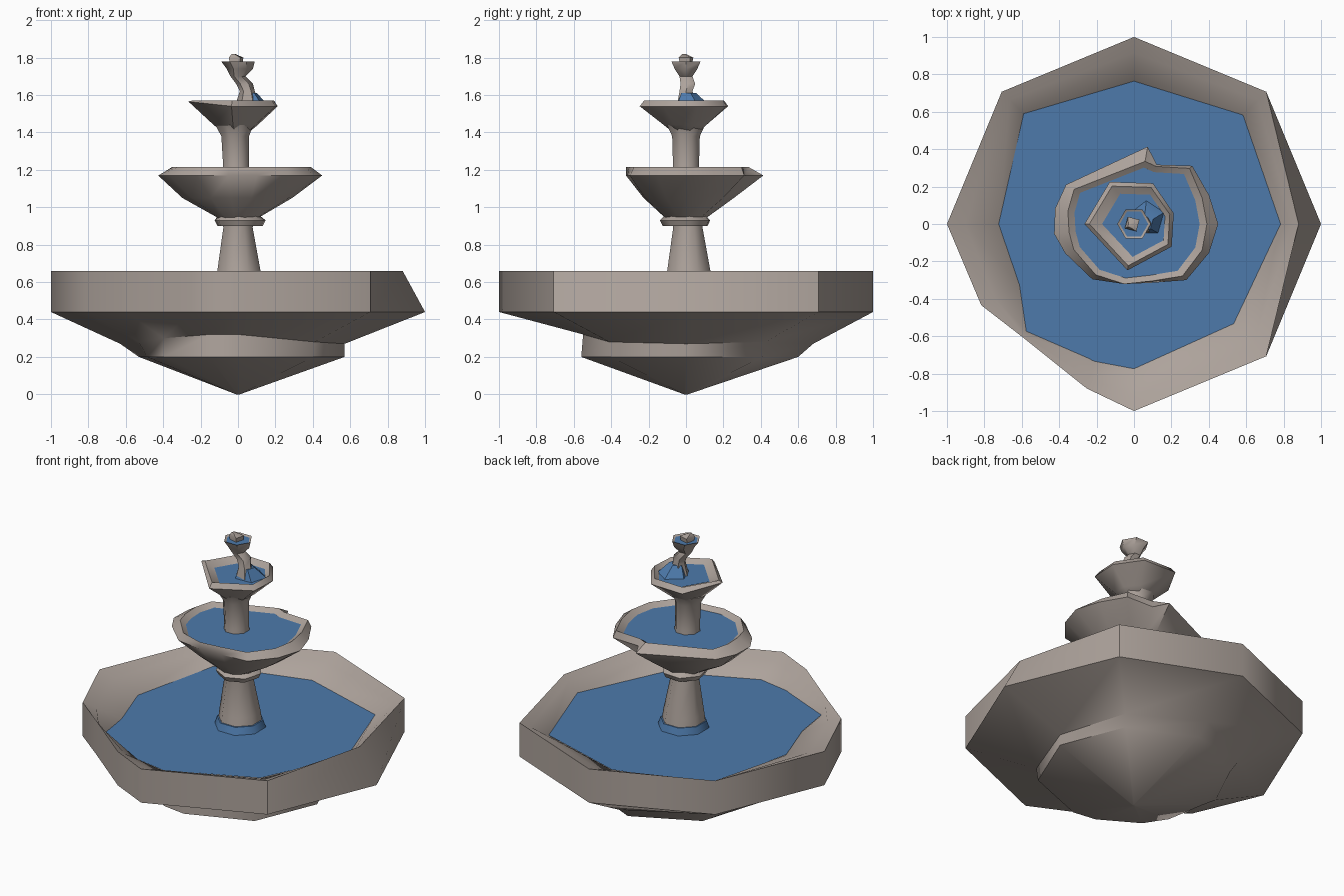
import bpy, bmesh, math

if "Cube" in bpy.data.objects:
    bpy.data.objects.remove(bpy.data.objects["Cube"])


def material(name, rgb):
    m = bpy.data.materials.new(name)
    m.diffuse_color = (*rgb, 1)
    m.use_nodes = True
    m.node_tree.nodes["Principled BSDF"].inputs["Base Color"].default_value = m.diffuse_color
    return m


STONE = material("warm_stone", (0.42, 0.365, 0.33))
WATER = material("blue_water", (0.075, 0.195, 0.41))


def loft(name, mat, angles, rings, smooth=50):
    """Join rings of points; each ring is (z, radius, [centre x, centre y]).
    z and radius may be one number or one value per angle."""
    bm = bmesh.new()
    n = len(angles)
    loops = []
    for ring in rings:
        z, r = ring[0], ring[1]
        cx, cy = ring[2:4] if len(ring) > 2 else (0, 0)
        zs = z if isinstance(z, list) else [z] * n
        rs = r if isinstance(r, list) else [r] * n
        loops.append([bm.verts.new((cx + rs[i] * math.cos(math.radians(a)),
                                    cy + rs[i] * math.sin(math.radians(a)), zs[i]))
                      for i, a in enumerate(angles)])
    for low, high in zip(loops, loops[1:]):
        for i in range(n):
            j = (i + 1) % n
            bm.faces.new((low[i], low[j], high[j], high[i]))
    bm.faces.new(loops[-1])
    if len(loops) > 1:
        bm.faces.new(loops[0][::-1])
        bmesh.ops.recalc_face_normals(bm, faces=bm.faces)
    me = bpy.data.meshes.new(name)
    bm.to_mesh(me)
    bm.free()
    me.materials.append(mat)
    me.shade_smooth()
    me.set_sharp_from_angle(angle=math.radians(smooth))
    ob = bpy.data.objects.new(name, me)
    bpy.context.collection.objects.link(ob)
    return ob


def scale(values, f):
    return [v * f for v in values]


def even(n, start=0):
    return [start + 360 * i / n for i in range(n)]


# Large basin: pointed underside, foot step, upright wall, sloping inner lip
basin_angles = [0, 45, 90, 135, 180, 208, 225, 254, 270, 315]
outer = [1, 1, 1, 1, 1, .925, .85, .915, 1, 1]
rim = [.88] + outer[1:]
inner = [.78, .82, .76, .83, .72, .69, .81, .76, .77, .75]
loft("basin", STONE, basin_angles, [
    (0, .01),
    (.2, [.57, .58, .60, .57, .53, .55, .56, .56, .56, .57]),
    ([.27, .28, .27, .27, .27, .28, .3, .32, .32, .28],
     [.57, .60, .68, .62, .63, .60, .56, .55, .55, .58]),
    (.44, outer),
    (.66, rim),
    (.63, [(a * .65 + b * .35) for a, b in zip(rim, inner)]),
    (.56, inner),
    (.50, scale(inner, .95)),
])
loft("basin_water", WATER, basin_angles, [(.565, scale(inner, 1.005))])

# Lower column with a water-washed foot and a collar
loft("lower_column", STONE, even(8, 22.5), [
    (.50, .145, .01, .01), (.66, .125, .005, .015), (.89, .085, 0, .01), (.96, .09)])
loft("lower_column_wet_foot", WATER, even(8, 22.5), [
    (.55, .16, .01, .01), (.61, .14, .008, .012)])
loft("column_collar", STONE, even(7, 10), [
    (.90, .125, .01, 0), (.93, .14, .01, 0), (.97, .10)])

# Middle bowl with an uneven rim
bowl_angles = [0, 21, 45, 69, 80, 150, 169, 187, 203, 233, 261, 288, 313, 339]
bowl = [.45, .43, .44, .34, .42, .42, .43, .43, .40, .37, .325, .33, .41, .43]
bowl_rim = [.39, .39, .42, .33, .34, .37, .36, .35, .35, .34, .325, .32, .38, .39]
loft("middle_bowl", STONE, bowl_angles, [
    (.92, .08),
    (.95, .12),
    (1.05, [.29, .30, .28, .23, .26, .29, .30, .30, .27, .24, .23, .23, .26, .29]),
    (1.17, bowl),
    (1.215, bowl_rim),
    (1.18, scale(bowl_rim, .86)),
    (1.13, scale(bowl_rim, .6)),
])
loft("middle_bowl_water", WATER, bowl_angles, [(1.19, scale(bowl_rim, .90))])

# Upper column flaring to the left under the upper bowl
loft("upper_column", STONE, even(8, 22.5), [
    (1.12, .085, -.01, 0), (1.22, .075, -.01, 0),
    (1.38, .08, -.015, 0), (1.44, .11, -.02, 0)])

# Upper six-sided bowl
cup_angles = [15, 65, 120, 180, 262, 329]
cup = [.22, .24, .26, .265, .25, .235]
loft("upper_bowl", STONE, cup_angles, [
    (1.40, .07, -.01, 0),
    (1.44, .12, -.01, 0),
    ([1.54, 1.54, 1.54, 1.565, 1.54, 1.54], cup),
    (1.572, scale(cup, .9)),
    (1.53, scale(cup, .62), .02, 0),
    (1.50, scale(cup, .3)),
])
loft("upper_bowl_water", WATER, cup_angles, [(1.545, scale(cup, .72), .02, 0)])
loft("upper_bowl_spill", WATER, even(5, 20), [
    (1.54, .10, .07, .03), (1.61, .045, .06, .01)])

# Crooked finial stem, small cup and its jet
loft("finial", STONE, even(6), [
    (1.53, .07, .05, .01), (1.62, .04, .05, 0), (1.66, .045, .035, .01),
    (1.70, .04, 0, 0), (1.74, .07, .01, 0), (1.78, .09, 0, 0), (1.76, .055, 0, 0)])
loft("finial_water", WATER, even(6), [(1.772, .078)])
loft("finial_jet", STONE, even(4, 30), [
    (1.75, .035, -.01, 0), (1.80, .045, -.01, 0), (1.82, .01, -.025, -.01)])
